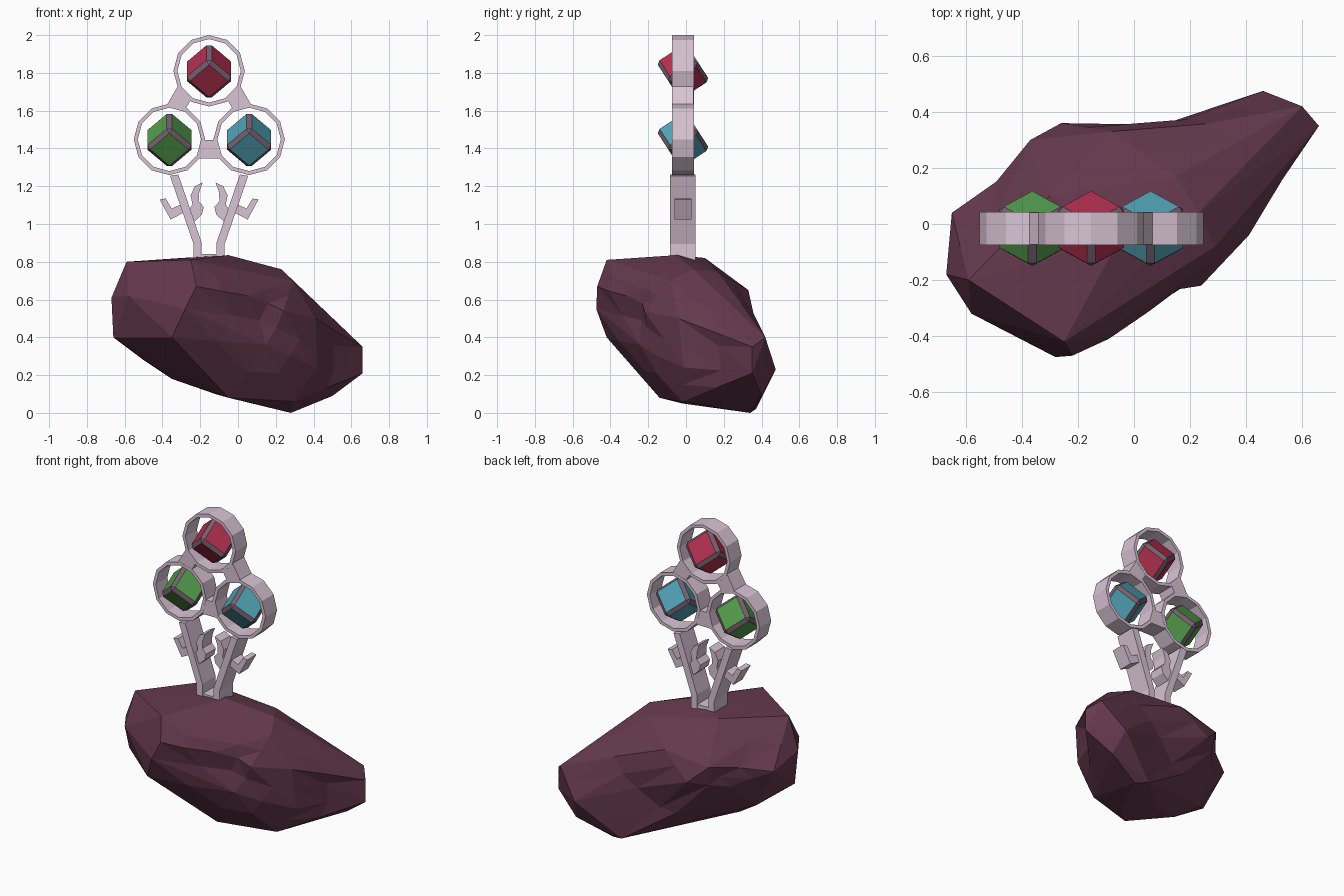
import bpy, bmesh
from math import sin, cos, pi, radians
from mathutils import Vector, Matrix

if "Cube" in bpy.data.objects:
    bpy.data.objects.remove(bpy.data.objects["Cube"])

AXIS = -0.153      # x of the plant's mirror axis
HUB_Z = 1.571      # height of the centre of the three rings


def material(name, rgb):
    m = bpy.data.materials.new(name)
    m.diffuse_color = (*rgb, 1)
    m.use_nodes = True
    m.node_tree.nodes["Principled BSDF"].inputs["Base Color"].default_value = m.diffuse_color
    return m


PALE = material("pale_mauve", (0.69, 0.55, 0.66))
EDGE = material("dark_mauve", (0.19, 0.12, 0.165))
ROCK = material("plum_rock", (0.13, 0.041, 0.075))
RED = material("red_gem", (0.46, 0.03, 0.08))
GREEN = material("green_gem", (0.09, 0.34, 0.075))
BLUE = material("blue_gem", (0.085, 0.37, 0.47))


def finish(name, bm, *mats):
    bmesh.ops.recalc_face_normals(bm, faces=bm.faces)
    me = bpy.data.meshes.new(name)
    bm.to_mesh(me)
    bm.free()
    for m in mats:
        me.materials.append(m)
    ob = bpy.data.objects.new(name, me)
    bpy.context.collection.objects.link(ob)
    return ob


def prism(name, outline, y0, y1):
    """Extrude an (x, z) outline along y."""
    bm = bmesh.new()
    a = [bm.verts.new((x, y0, z)) for x, z in outline]
    b = [bm.verts.new((x, y1, z)) for x, z in outline]
    n = len(a)
    bm.faces.new(a)
    bm.faces.new(b[::-1])
    for i in range(n):
        j = (i + 1) % n
        bm.faces.new((a[i], b[i], b[j], a[j]))
    return finish(name, bm, PALE)


def ring(name, cx, cz, r_out=0.189, r_in=0.168, y0=-0.075, y1=0.042, n=12):
    bm = bmesh.new()
    loops = [[bm.verts.new((cx + r * sin(2 * pi * i / n), y, cz + r * cos(2 * pi * i / n)))
              for i in range(n)]
             for r, y in ((r_out, y0), (r_out, y1), (r_in, y1), (r_in, y0))]
    for k in range(4):
        p, q = loops[k], loops[(k + 1) % 4]
        for i in range(n):
            j = (i + 1) % n
            bm.faces.new((p[i], p[j], q[j], q[i]))
    return finish(name, bm, PALE)


def gem(name, cx, cz, mat):
    """Cube standing on a tilted corner, with bevelled dark edges."""
    bm = bmesh.new()
    bmesh.ops.create_cube(bm, size=0.186)
    bmesh.ops.bevel(bm, geom=bm.edges[:], offset=0.021, segments=1,
                    affect='EDGES', profile=0.5, material=1)
    tilt = Matrix.Rotation(radians(-57), 4, 'X') @ Matrix.Rotation(radians(45), 4, 'Z')
    bm.transform(Matrix.Translation((cx, -0.016, cz)) @ tilt)
    return finish(name, bm, mat, EDGE)


# Three ringed gems
for label, dx, z, mat in (("red", 0, 1.811, RED), ("green", -0.21, 1.448, GREEN),
                          ("blue", 0.212, 1.448, BLUE)):
    ring(label + "_ring", AXIS + dx, z)
    gem(label + "_gem", AXIS + dx, z - 0.003, mat)

# Webs joining neighbouring rings, turned about the hub
web = [(-0.027, -0.127), (0.027, -0.127), (0.053, -0.223), (-0.053, -0.223)]
for k in range(3):
    a = 2 * pi * k / 3
    prism(f"ring_web_{k}", [(AXIS + x * cos(a) - z * sin(a), HUB_Z + x * sin(a) + z * cos(a))
                            for x, z in web], -0.074, 0.041)

# Stems and leaves, mirrored about the plant axis
stem = [(-0.082, 0.78), (-0.082, 0.893), (-0.207, 1.255), (-0.163, 1.262),
        (-0.040, 0.903), (-0.040, 0.78)]
outer_leaf = [(-0.262, 1.13), (-0.23, 1.135), (-0.198, 1.082), (-0.14, 1.108),
              (-0.115, 1.07), (-0.204, 1.024)]
inner_leaf = [(-0.034, 1.22), (-0.075, 1.2), (-0.098, 1.151), (-0.088, 1.103),
              (-0.112, 1.066), (-0.078, 1.013), (-0.038, 1.05), (-0.028, 1.09),
              (-0.055, 1.12), (-0.052, 1.17)]
for side, s in (("left", 1), ("right", -1)):
    for part, pts, y0, y1 in (("stem", stem, -0.085, 0.05),
                              ("outer_leaf", outer_leaf, -0.062, 0.03),
                              ("inner_leaf", inner_leaf, -0.065, 0.033)):
        prism(f"{side}_{part}", [(AXIS + s * x, z) for x, z in pts], y0, y1)
prism("stem_base", [(AXIS - 0.05, 0.78), (AXIS + 0.05, 0.78),
                    (AXIS + 0.05, 0.84), (AXIS - 0.05, 0.84)], -0.08, 0.045)

# Rock: faceted hull of its corner points, then soft hollows pushed into it
corners = [
    (-.67, -.18, .61), (-.66, -.16, .40), (-.59, -.20, .80), (-.58, -.32, .62),
    (-.65, .04, .55), (-.25, -.42, .81), (-.22, -.47, .67), (-.28, -.475, .55),
    (-.35, -.42, .40), (-.05, -.05, .835), (-.30, .10, .82), (.23, .04, .76),
    (.15, .17, .745), (.04, -.35, .62), (.13, -.29, .36), (.24, -.22, .54),
    (.29, -.08, .70), (.41, -.04, .50), (.48, .09, .46), (.42, -.01, .24),
    (.66, .35, .35), (.66, .35, .21), (.60, .42, .40), (.46, .475, .23),
    (.50, .40, .09), (.28, .34, .0), (.20, .37, .02), (.29, -.02, .06),
    (.08, -.02, .05), (-.05, -.14, .08), (-.35, -.05, .18), (-.50, .0, .28),
    (0, .38, .46), (-.08, .33, .65), (-.26, .36, .50), (-.37, .30, .60),
    (-.45, .19, .45), (-.12, .06, .10)]
# (centre, radius, push)
hollows = [((.07, -.31, .48), .20, (.03, .085, 0)),
           ((.20, .41, .40), .22, (0, -.03, 0)),
           ((.07, .36, .24), .20, (0, -.08, 0)),
           ((.55, .18, .28), .16, (-.04, .02, 0)),
           ((-.50, .20, .55), .16, (.02, -.02, 0))]
bm = bmesh.new()
for c in corners:
    bm.verts.new(c)
hull = bmesh.ops.convex_hull(bm, input=bm.verts[:])
inside = {g for g in hull["geom_interior"] + hull["geom_unused"]
          if isinstance(g, bmesh.types.BMVert)}
bmesh.ops.delete(bm, geom=list(inside), context='VERTS')
bmesh.ops.subdivide_edges(bm, edges=[e for e in bm.edges if e.calc_length() > 0.2],
                          cuts=1, use_grid_fill=True)
bmesh.ops.triangulate(bm, faces=bm.faces[:])
for v in bm.verts:
    start = v.co.copy()
    for centre, radius, push in hollows:
        d = (start - Vector(centre)).length / radius
        if d < 1:
            v.co += Vector(push) * (1 - d * d)
finish("rock", bm, ROCK)
